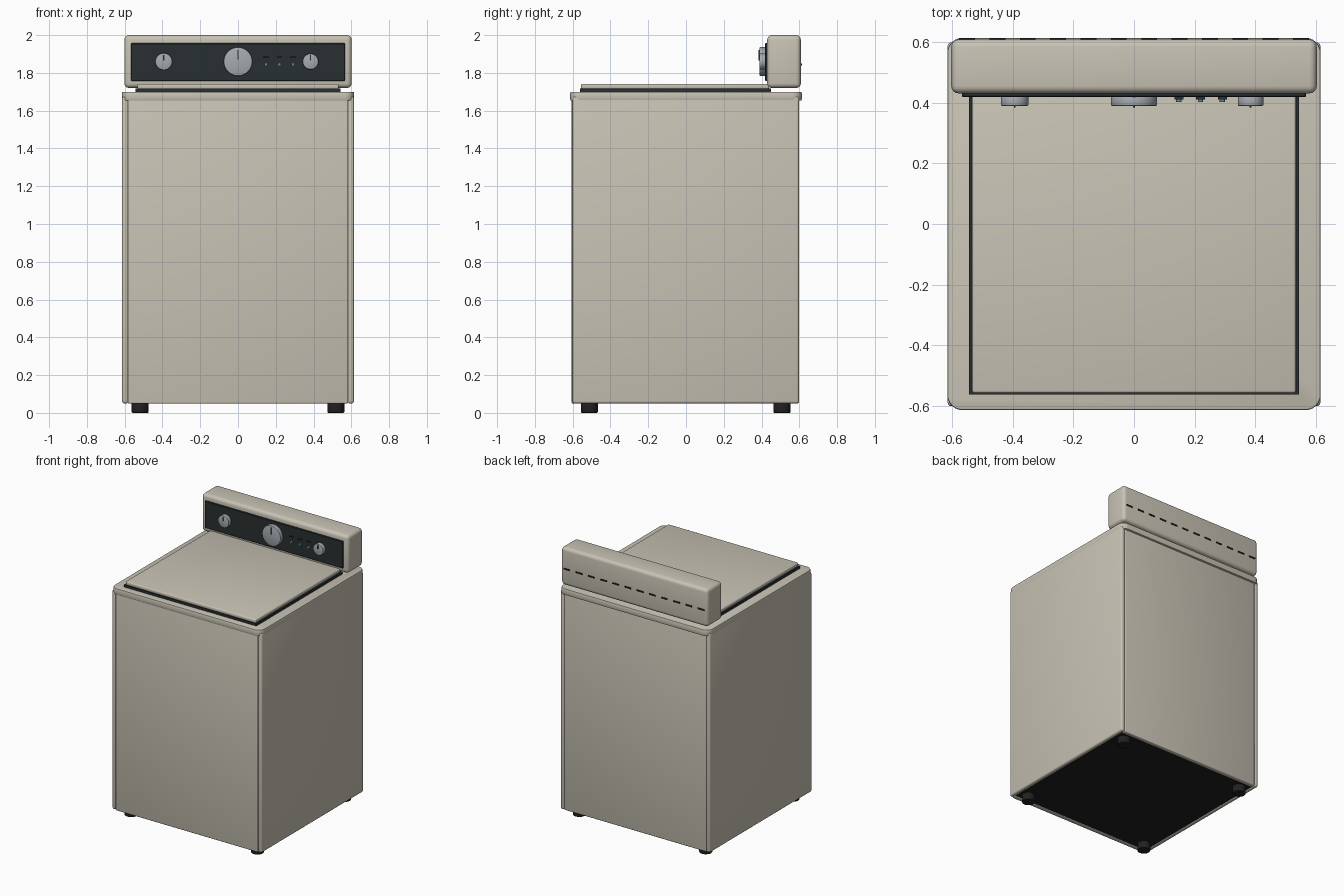
import bpy, bmesh, math
from mathutils import Matrix

if "Cube" in bpy.data.objects:
    bpy.data.objects.remove(bpy.data.objects["Cube"])


def mat(name, col):
    m = bpy.data.materials.new(name)
    m.diffuse_color = (*col, 1)
    m.use_nodes = True
    m.node_tree.nodes["Principled BSDF"].inputs["Base Color"].default_value = m.diffuse_color
    return m


CREAM = mat("cream_enamel", (0.58, 0.545, 0.46))
DARK = mat("dark_trim", (0.022, 0.028, 0.031))
RUBBER = mat("rubber", (0.015, 0.015, 0.015))
METAL = mat("knob_grey", (0.38, 0.41, 0.44))
BLUE = mat("indicator_blue", (0.10, 0.26, 0.34))


def finish(name, bm, m):
    me = bpy.data.meshes.new(name)
    bm.to_mesh(me)
    bm.free()
    ob = bpy.data.objects.new(name, me)
    bpy.context.collection.objects.link(ob)
    me.materials.append(m)
    bpy.ops.object.select_all(action='DESELECT')
    bpy.context.view_layer.objects.active = ob
    ob.select_set(True)
    bpy.ops.object.shade_smooth_by_angle(angle=math.radians(35))
    return ob


def box(name, x, y, z, m, bevel=0.0, seg=3, corner=0.0):
    """Box from (min, max) ranges; corner rounds the upright edges, bevel the rest."""
    bm = bmesh.new()
    size = [r[1] - r[0] for r in (x, y, z)]
    mid = [(r[0] + r[1]) / 2 for r in (x, y, z)]
    bmesh.ops.create_cube(bm, size=1, matrix=Matrix.Translation(mid) @ Matrix.Diagonal((*size, 1)))
    if corner:
        up = [e for e in bm.edges if abs(e.verts[0].co.z - e.verts[1].co.z) > 1e-4]
        bmesh.ops.bevel(bm, geom=up, offset=corner, segments=6, profile=0.5, affect='EDGES')
    if bevel:
        es = [e for e in bm.edges if e.calc_face_angle(0) > 1.0]
        bmesh.ops.bevel(bm, geom=es, offset=bevel, segments=seg, profile=0.5, affect='EDGES')
    return finish(name, bm, m)


def cyl(name, centre, r, depth, m, axis='Z', r2=None, bevel=0.0):
    bm = bmesh.new()
    rot = Matrix.Rotation(math.pi / 2, 4, 'X') if axis == 'Y' else Matrix.Identity(4)
    bmesh.ops.create_cone(bm, cap_ends=True, segments=40, radius1=r, radius2=r2 or r, depth=depth,
                          matrix=Matrix.Translation(centre) @ rot)
    if bevel:
        es = [e for e in bm.edges if e.calc_face_angle(0) > 1.0]
        bmesh.ops.bevel(bm, geom=es, offset=bevel, segments=2, profile=0.5, affect='EDGES')
    return finish(name, bm, m)


# Cabinet: side panels, front, back and dark underside
for s, side in ((-1, "left"), (1, "right")):
    box(f"{side}_side_panel", sorted((s * 0.58, s * 0.614)), (-0.6, 0.598), (0.05, 1.675), CREAM, 0.012)
box("front_panel", (-0.582, 0.582), (-0.605, -0.57), (0.05, 1.66), CREAM, 0.006)
box("back_panel", (-0.582, 0.582), (0.565, 0.597), (0.05, 1.66), CREAM, 0.006)
box("underside_plate", (-0.581, 0.581), (-0.571, 0.566), (0.054, 0.085), RUBBER)

# Feet
for x in (-0.518, 0.518):
    for y in (-0.512, 0.508):
        cyl("foot", (x, y, 0.03), 0.045, 0.06, RUBBER, bevel=0.005)

# Top deck, seal and lid
box("top_deck", (-0.615, 0.615), (-0.613, 0.613), (1.653, 1.70), CREAM, 0.006, 2, corner=0.05)
box("lid_seal", (-0.543, 0.543), (-0.562, 0.45), (1.695, 1.717), DARK)
box("lid", (-0.533, 0.533), (-0.557, 0.44), (1.714, 1.742), CREAM, 0.008)

# Control console and its dark fascia
box("console", (-0.602, 0.602), (0.43, 0.608), (1.72, 2.0), CREAM, 0.025, 4)
box("fascia", (-0.566, 0.566), (0.418, 0.44), (1.758, 1.957), DARK, 0.003, 1)

# Knobs with raised pointers
for name, x, r in (("left_knob", -0.393, 0.045), ("main_knob", 0.0, 0.076), ("right_knob", 0.384, 0.042)):
    cyl(name, (x, 0.405, 1.86), r, 0.032, METAL, 'Y', bevel=0.004)
    box(name + "_pointer", (x - 0.003, x + 0.003), (0.384, 0.392),
        (1.86 + r * 0.15, 1.86 + r * 0.8), DARK)

# Indicator lights with dark marks above
for x in (0.148, 0.219, 0.291):
    cyl("indicator_light", (x, 0.411, 1.845), 0.009, 0.018, BLUE, 'Y')
    box("indicator_mark", (x - 0.015, x + 0.015), (0.410, 0.420), (1.882, 1.888), DARK)

# Row of vent slots on the console back
for i in range(12):
    x = -0.55 + i * 0.1
    box("vent_slot", (x - 0.026, x + 0.026), (0.600, 0.613), (1.840, 1.850), RUBBER)
